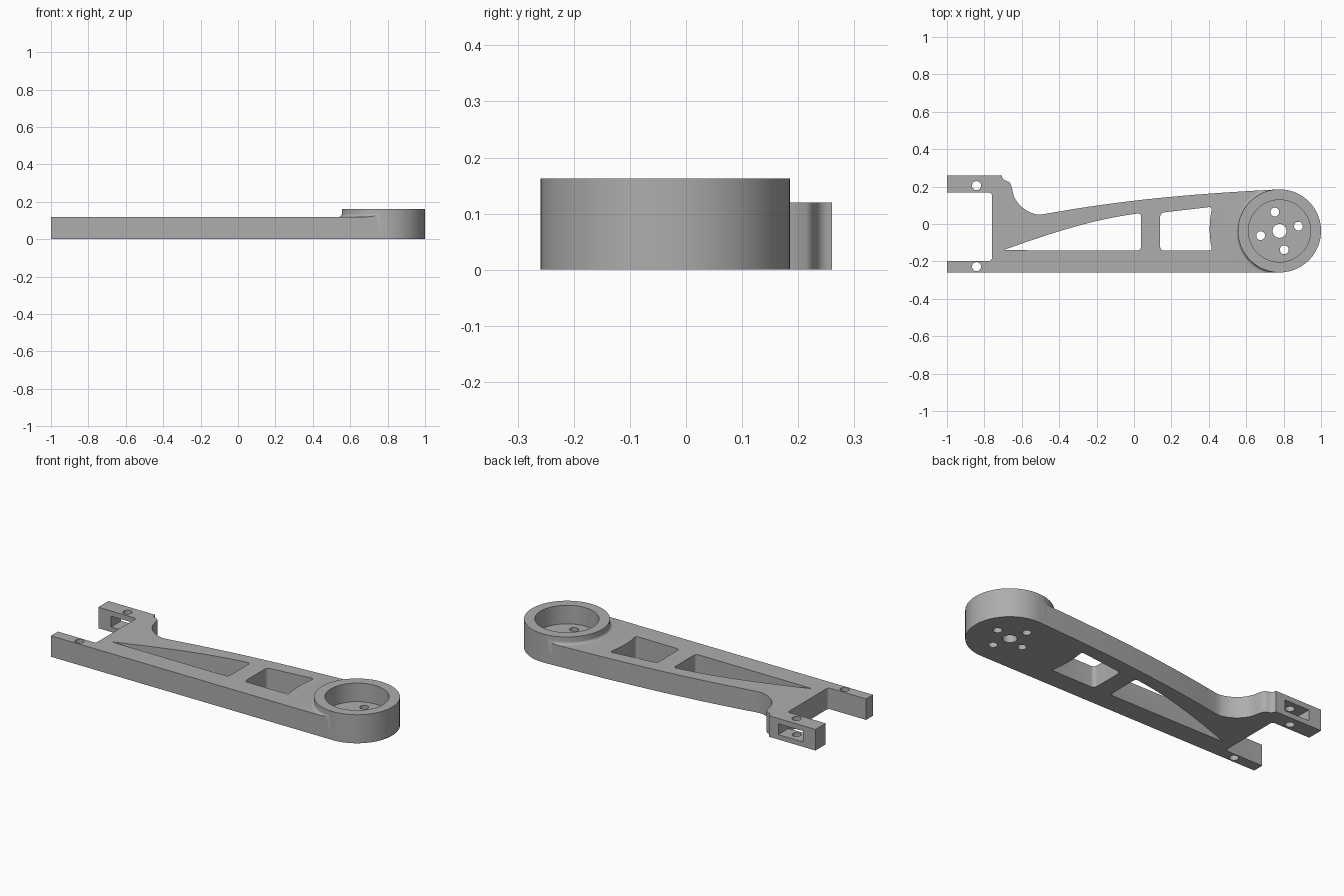
import bpy, bmesh, math
from mathutils import Vector
from mathutils.geometry import interpolate_bezier

if "Cube" in bpy.data.objects:
    bpy.data.objects.remove(bpy.data.objects["Cube"])

THICK, TOP = 0.12, 0.163
HUB = Vector((0.778, -0.037))
HUB_R = 0.222
SEG = 96

grey = bpy.data.materials.new("satin grey")
grey.use_nodes = True
colour = (0.42, 0.42, 0.42, 1)
grey.diffuse_color = colour
grey.node_tree.nodes["Principled BSDF"].inputs["Base Color"].default_value = colour


def finish(bm, name):
    bmesh.ops.recalc_face_normals(bm, faces=bm.faces)
    mesh = bpy.data.meshes.new(name)
    bm.to_mesh(mesh)
    bm.free()
    obj = bpy.data.objects.new(name, mesh)
    bpy.context.collection.objects.link(obj)
    mesh.materials.append(grey)
    return obj


def prism(name, pts, z0, z1):
    """Extrude a flat outline from z0 to z1."""
    bm = bmesh.new()
    face = bm.faces.new([bm.verts.new((p[0], p[1], z0)) for p in pts])
    ext = bmesh.ops.extrude_face_region(bm, geom=[face])["geom"]
    bmesh.ops.translate(bm, vec=(0, 0, z1 - z0),
                        verts=[v for v in ext if isinstance(v, bmesh.types.BMVert)])
    return finish(bm, name)


def arc(c, r, a0, a1, n):
    angles = [math.radians(a0 + (a1 - a0) * i / n) for i in range(n + 1)]
    return [Vector((c[0] + r * math.cos(a), c[1] + r * math.sin(a))) for a in angles]


def circle(c, r, n=32):
    return arc(c, r, 0, 360, n)[:-1]


def bezier(*ctrl, n=24):
    return [p.to_2d() for p in interpolate_bezier(*[Vector((*c, 0)) for c in ctrl], n)]


def rounded(pts, radii):
    """Round the corners listed in radii (index: radius)."""
    out = []
    for i, p in enumerate(pts):
        p, r = Vector(p), radii.get(i, 0)
        if not r:
            out.append(p)
            continue
        a = p + (Vector(pts[i - 1]) - p).normalized() * r
        b = p + (Vector(pts[(i + 1) % len(pts)]) - p).normalized() * r
        out += bezier(a, a.lerp(p, 0.55), b.lerp(p, 0.55), b, n=7)
    return out


def cut(body, cutter):
    mod = body.modifiers.new("cut", "BOOLEAN")
    mod.operation, mod.solver, mod.object = "DIFFERENCE", "EXACT", cutter
    bpy.context.view_layer.objects.active = body
    bpy.ops.object.modifier_apply(modifier=mod.name)
    bpy.data.objects.remove(cutter)


# Arm outline: lower edge, round hub end, long upper sweep, neck, forked end
hub_end = arc(HUB, HUB_R, -90, 94, SEG // 2)
sweep = bezier(hub_end[-1], (0.4, 0.165), (0, 0.14), (-0.48, 0.053))
neck = bezier((-0.51, 0.05), (-0.57, 0.055), (-0.645, 0.11), (-0.65, 0.185), n=16)
shoulder = bezier((-0.66, 0.215), (-0.67, 0.235), (-0.705, 0.225), (-0.706, 0.26), n=10)
fork = rounded([(-1, 0.26), (-1, 0.168), (-0.76, 0.168), (-0.76, -0.197),
                (-1, -0.197), (-1, -0.259)], {2: 0.015, 3: 0.015})
arm = prism("link_arm", hub_end + sweep + neck + shoulder + fork, 0, TOP)

# Lower the plate around the raised hub, leaving a small fillet at its foot
fillet = 0.016
r0 = HUB_R + 0.0005
ring = [(r0, TOP + 0.05)]
ring += [(r0 + fillet * (1 - math.cos(a)), THICK + fillet * (1 - math.sin(a)))
         for a in [math.pi / 2 * i / 6 for i in range(7)]]
ring += [(3, THICK), (3, TOP + 0.05)]
bm = bmesh.new()
loops = [[bm.verts.new((p.x, p.y, z)) for p in circle(HUB, r, SEG)] for r, z in ring]
for k, lower in enumerate(loops):
    upper = loops[(k + 1) % len(loops)]
    for i in range(SEG):
        j = (i + 1) % SEG
        bm.faces.new((lower[i], lower[j], upper[j], upper[i]))
cut(arm, finish(bm, "plate_step_cutter"))

# Hub recess with a centre bore and four bolt holes
cut(arm, prism("recess_cutter", circle(HUB, 0.166, SEG), 0.057, 1))
holes = [(HUB, 0.037)]
holes += [(arc(HUB, 0.104, 14 + 90 * k, 360, 1)[0], 0.0235) for k in range(4)]
# Pin holes through both fork arms
holes += [((-0.842, 0.205), 0.024), ((-0.842, -0.228), 0.024)]
for centre, radius in holes:
    cut(arm, prism("hole_cutter", circle(centre, radius), -1, 1))

# Tapered window
taper = bezier((0.037, 0.058), (-0.2, 0.03), (-0.42, -0.04), (-0.7, -0.14))
window = rounded([(0.037, -0.142)] + taper, {0: 0.02, 1: 0.016})
cut(arm, prism("taper_window_cutter", window, -1, 1))

# Four-sided window with a gently bowed hub side
bow = bezier((0.418, -0.142), (0.4, -0.07), (0.4, 0.01), (0.418, 0.092), n=10)
window = rounded([(0.14, 0.06), (0.14, -0.142)] + bow, {0: 0.02, 1: 0.02, 2: 0.015, 11: 0.018})
cut(arm, prism("square_window_cutter", window, -1, 1))

# Slot through the side of the rear fork arm
slot = [(-0.92, 0.1), (-0.765, 0.1), (-0.765, 0.4), (-0.92, 0.4)]
cut(arm, prism("slot_cutter", slot, 0.028, 0.09))

bpy.ops.object.select_all(action="DESELECT")
arm.select_set(True)
bpy.context.view_layer.objects.active = arm
bpy.ops.object.shade_smooth_by_angle(angle=math.radians(30))
